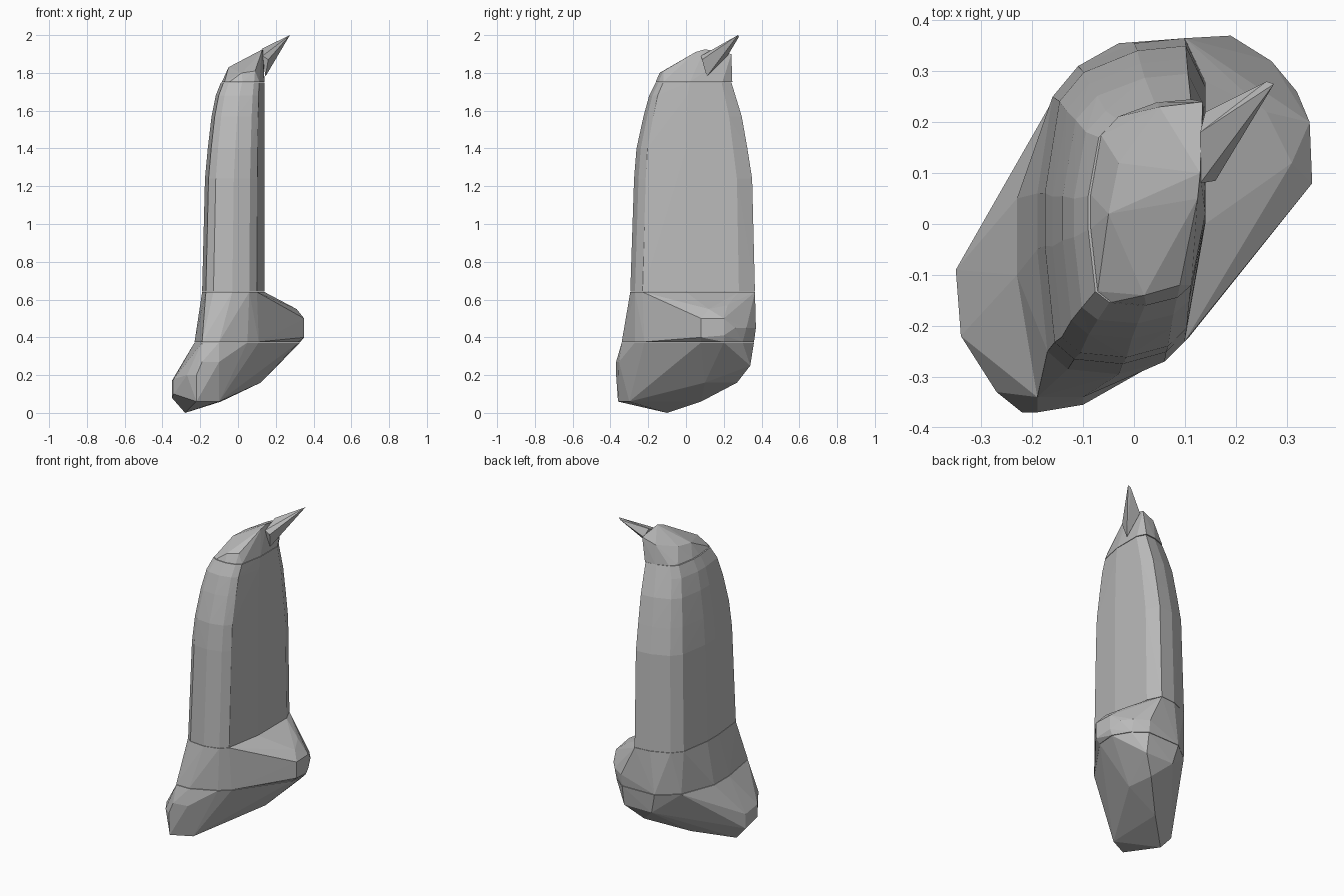
import bpy
import bmesh

default_cube = bpy.data.objects.get("Cube")
if default_cube:
    bpy.data.objects.remove(default_cube, do_unlink=True)

# One plain grey stone colour for every part
stone = bpy.data.materials.new("plain grey")
stone.use_nodes = True
grey = (0.5, 0.5, 0.5, 1)
stone.diffuse_color = grey
stone.node_tree.nodes["Principled BSDF"].inputs["Base Color"].default_value = grey

# Shared column outline: flat on the left side, rounded elsewhere
column_outline = [(-.17, -.25), (-.13, -.285), (-.03, -.295), (.06, -.27), (.1, -.23),
                  (.14, 0), (.14, .28), (.1, .365), (0, .355), (-.11, .31),
                  (-.16, .25), (-.19, .06), (-.19, -.05)]

# Broad outline where the foot meets the collar
foot_outline = [(-.19, -.34), (-.1, -.34), (.05, -.27), (.11, -.22), (.32, .08),
                (.33, .2), (.27, .3), (.19, .36), (-.03, .355), (-.15, .26),
                (-.23, .05), (-.23, -.1)]


def ring(outline, height):
    """Place a flat outline at the given height."""
    return [(x, y, height) for x, y in outline]


def fitted_ring(height, left, right, front, back):
    """Stretch the column outline into a bounding rectangle."""
    xs = [x for x, y in column_outline]
    ys = [y for x, y in column_outline]
    width, depth = max(xs) - min(xs), max(ys) - min(ys)
    return [(left + (x - min(xs)) / width * (right - left),
             front + (y - min(ys)) / depth * (back - front), height)
            for x, y in column_outline]


def faceted_hull(name, points):
    """Wrap the points in a flat-shaded convex solid."""
    mesh = bpy.data.meshes.new(name)
    bm = bmesh.new()
    for point in points:
        bm.verts.new(point)
    result = bmesh.ops.convex_hull(bm, input=bm.verts[:])
    unused = [v for v in result["geom_interior"] if isinstance(v, bmesh.types.BMVert)]
    bmesh.ops.delete(bm, geom=unused, context="VERTS")
    bmesh.ops.recalc_face_normals(bm, faces=bm.faces[:])
    bm.to_mesh(mesh)
    bm.free()
    mesh.materials.append(stone)
    solid = bpy.data.objects.new(name, mesh)
    bpy.context.collection.objects.link(solid)
    return solid


# Foot: a sloping wedge with its toe at the front right
foot_underside = [(-.28, -.1, 0), (-.22, -.36, .06), (-.1, -.3, .06), (-.09, .08, .06),
                  (.12, .1, .16), (.1, .27, .16)]
foot_sides = [(-.35, -.09, .08), (-.35, -.09, .17), (-.34, -.22, .1), (-.34, -.22, .18),
              (-.27, -.33, .2), (-.22, -.37, .2), (-.19, -.37, .27), (-.1, -.355, .27),
              (.19, .34, .25), (0, .34, .25)]
faceted_hull("foot", foot_underside + foot_sides + ring(foot_outline, .373))

# Collar: the column base with a bulge at the back left
bulge = [(.35, .08, .4), (.35, .08, .5), (.345, .2, .41), (.345, .2, .5),
         (.32, .26, .45), (.27, .32, .45), (.19, .37, .45), (.31, .12, .55), (.26, .22, .57)]
faceted_hull("collar", ring(foot_outline, .376) + bulge + ring(column_outline, .64))

# Column: tall, tapering more strongly toward the top
column_levels = [(.642, -.19, .14, -.295, .365), (1.24, -.175, .14, -.275, .35),
                 (1.4, -.16, .14, -.262, .325), (1.57, -.14, .14, -.225, .295),
                 (1.68, -.118, .14, -.195, .26), (1.75, -.09, .14, -.16, .24)]
faceted_hull("column", [p for level in column_levels for p in fitted_ring(*level)])

# Cap: a rounded wedge rising toward the left
cap_crown = [(-.05, .02, 1.83), (-.03, .12, 1.84), (.02, -.14, 1.8), (.09, -.12, 1.81),
             (.125, .05, 1.91), (.13, .1, 1.925), (.135, .24, 1.9), (.05, .23, 1.87)]
faceted_hull("cap", fitted_ring(1.753, -.085, .14, -.16, .245) + cap_crown)

# Spike: a thin thorn pointing up and back from the left side
faceted_hull("spike", [(.13, .08, 1.89), (.13, .18, 1.93), (.145, .11, 1.78),
                       (.16, .085, 1.87), (.14, .22, 1.89), (.275, .275, 2), (.26, .28, 1.99)])
